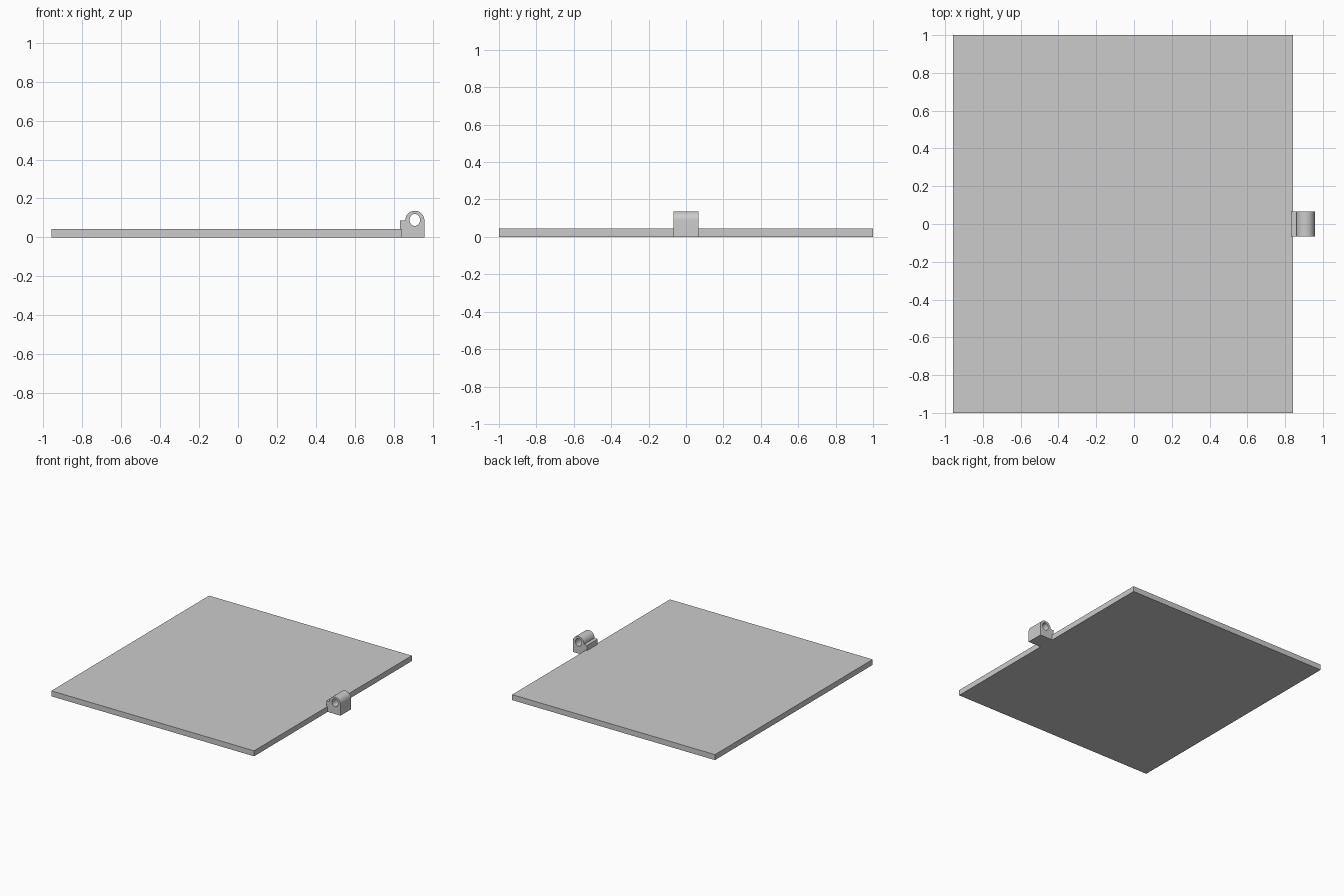
import bpy, bmesh, math

old = bpy.data.objects.get("Cube")
if old:
    bpy.data.objects.remove(old)

GREY = (0.6, 0.6, 0.6, 1)
grey = bpy.data.materials.new("light grey")
grey.use_nodes = True
grey.diffuse_color = GREY
grey.node_tree.nodes["Principled BSDF"].inputs["Base Color"].default_value = GREY


def arc(cx, cz, rx, rz, start, end, n):
    """Points along an elliptical arc in the xz plane, angles in degrees."""
    angles = [math.radians(start + (end - start) * i / n) for i in range(n + 1)]
    return [(cx + rx * math.cos(a), cz + rz * math.sin(a)) for a in angles]


def extrude_profile(name, profile, half_width):
    """Solid made by sweeping an xz profile along y."""
    bm = bmesh.new()
    face = bm.faces.new([bm.verts.new((x, -half_width, z)) for x, z in profile])
    swept = bmesh.ops.extrude_face_region(bm, geom=[face])
    verts = [v for v in swept["geom"] if isinstance(v, bmesh.types.BMVert)]
    bmesh.ops.translate(bm, verts=verts, vec=(0, 2 * half_width, 0))
    bmesh.ops.recalc_face_normals(bm, faces=bm.faces[:])
    mesh = bpy.data.meshes.new(name)
    bm.to_mesh(mesh)
    bm.free()
    mesh.materials.append(grey)
    obj = bpy.data.objects.new(name, mesh)
    bpy.context.collection.objects.link(obj)
    return obj


# Flat panel
left, edge, thick = -0.957, 0.843, 0.044
extrude_profile("panel", [(left, 0), (edge, 0), (edge, thick), (left, thick)], 1.0)

# Hinge knuckle: foot, rounded eye and a small lip overlapping the panel
cx, cz, r = 0.908, 0.088, 0.049
lip_x, lip_z = 0.831, 0.086
outline = [(edge, 0), (cx + r, 0)]
outline += arc(cx, cz, r, r, 0, 180, 32)
outline += [(cx - r, lip_z), (lip_x, lip_z), (lip_x, thick), (edge, thick)]
knuckle = extrude_profile("hinge_knuckle", outline, 0.067)

# Oval pin hole through the knuckle
cutter = extrude_profile("pin_hole_cutter", arc(cx, cz + 0.002, 0.027, 0.031, 0, 360, 32)[:-1], 0.1)
cutter.hide_render = True
cutter.hide_set(True)
cut = knuckle.modifiers.new("pin hole", "BOOLEAN")
cut.object = cutter
cut.operation = "DIFFERENCE"
cut.solver = "EXACT"

# Bake the hole, then smooth the curved walls
bpy.ops.object.select_all(action="DESELECT")
knuckle.select_set(True)
bpy.context.view_layer.objects.active = knuckle
bpy.ops.object.modifier_apply(modifier=cut.name)
bpy.data.objects.remove(cutter)
bpy.ops.object.shade_smooth_by_angle(angle=math.radians(30))
